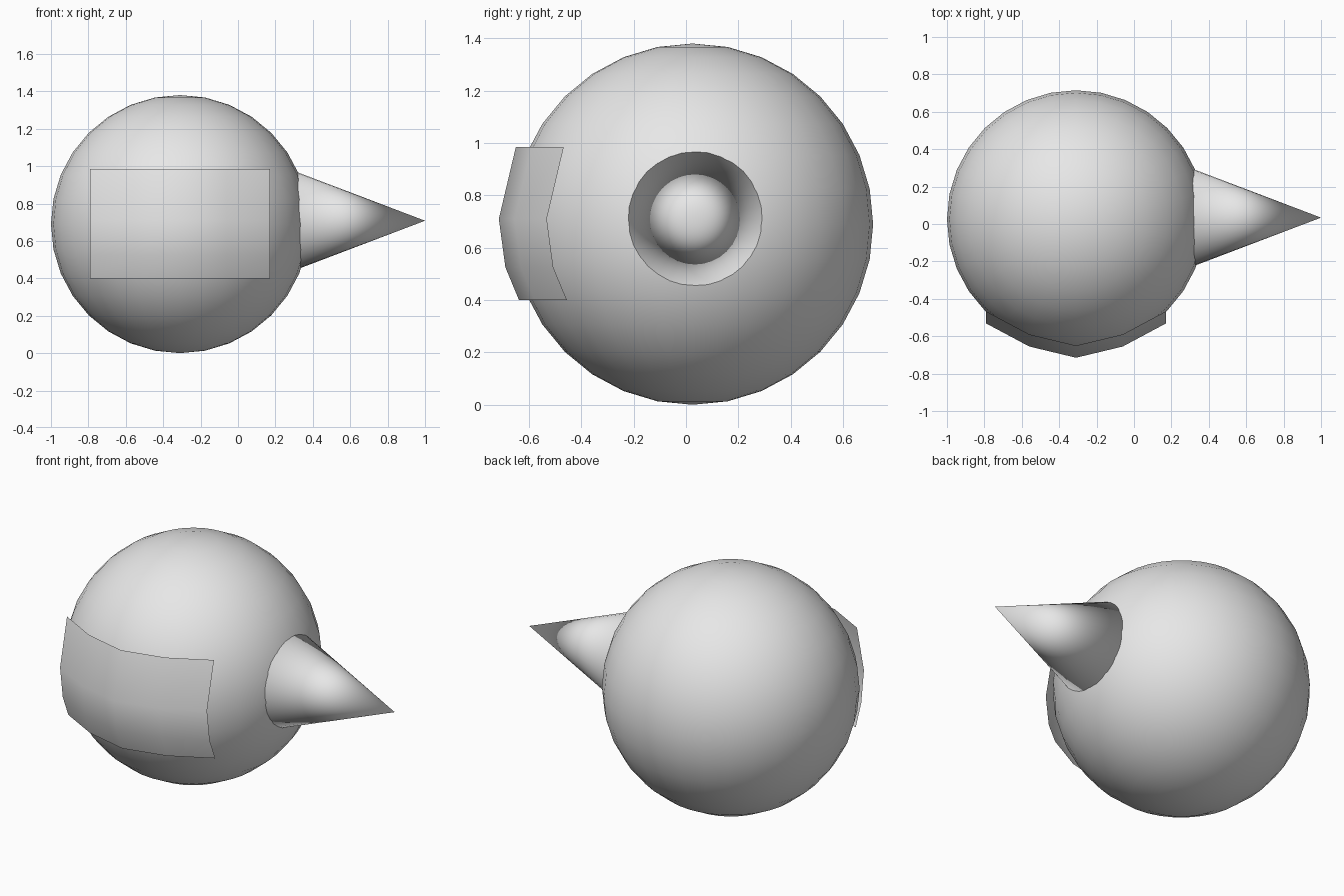
import bpy, bmesh, math
from mathutils import Matrix

if "Cube" in bpy.data.objects:
    bpy.data.objects.remove(bpy.data.objects["Cube"])

grey = bpy.data.materials.new("light grey")
grey.diffuse_color = (0.8, 0.8, 0.8, 1)
grey.use_nodes = True
grey.node_tree.nodes["Principled BSDF"].inputs["Base Color"].default_value = grey.diffuse_color


def finish(bm, name, location=(0, 0, 0)):
    """Turn a bmesh into a smooth grey object."""
    for face in bm.faces:
        face.smooth = True
    mesh = bpy.data.meshes.new(name)
    bm.to_mesh(mesh)
    bm.free()
    mesh.materials.append(grey)
    obj = bpy.data.objects.new(name, mesh)
    obj.location = location
    bpy.context.collection.objects.link(obj)
    return obj


# Round body
bm = bmesh.new()
bmesh.ops.create_uvsphere(bm, u_segments=32, v_segments=16, radius=0.69)
finish(bm, "body", (-0.31, 0.025, 0.69))

# Pointed nose, its base sunk a little into the body
base_x, tip_x = 0.30, 1.0
bm = bmesh.new()
bmesh.ops.create_cone(bm, cap_ends=True, segments=32, radius1=0.266, radius2=0,
                      depth=tip_x - base_x,
                      matrix=Matrix.Rotation(math.pi / 2, 4, 'Y'))
bmesh.ops.remove_doubles(bm, verts=bm.verts, dist=1e-5)
finish(bm, "nose", ((base_x + tip_x) / 2, 0.034, 0.708))

# Thin curved sheet in front of the body: plan curve (x, y) by height curve (z, y offset)
plan = [(-0.79, -0.532), (-0.56, -0.655), (-0.31, -0.715), (-0.06, -0.655), (0.17, -0.532)]
rows = [(0.40, 0.077), (0.525, 0.025), (0.71, 0.0), (0.985, 0.065)]
bm = bmesh.new()
grid = [[bm.verts.new((x, y + dy, z)) for x, y in plan] for z, dy in rows]
for low, high in zip(grid, grid[1:]):
    for i in range(len(plan) - 1):
        bm.faces.new((low[i], high[i], high[i + 1], low[i + 1]))
finish(bm, "front_panel")
